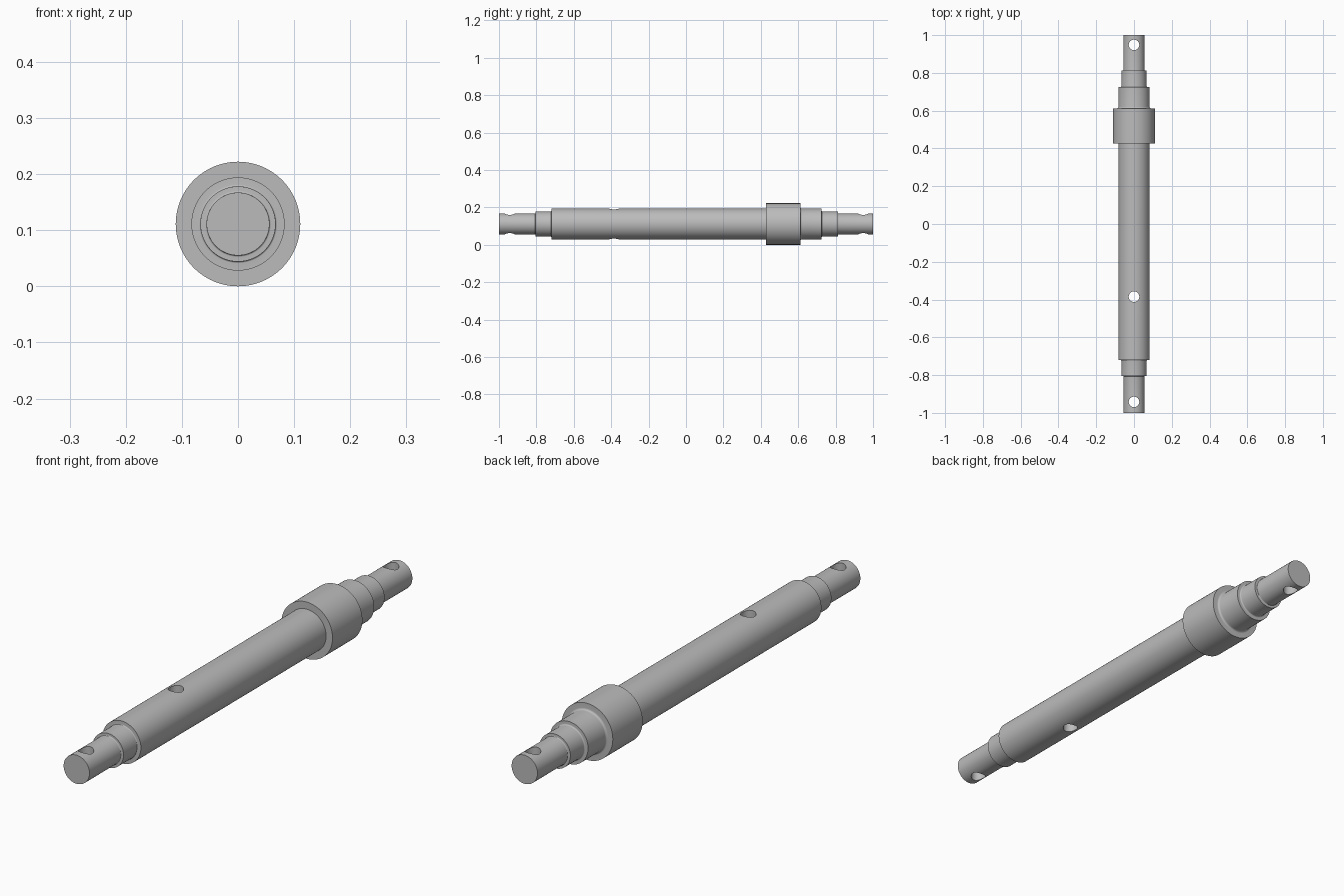
import bpy
import bmesh
from math import cos, sin, pi, radians
from mathutils import Matrix, Vector

cube = bpy.data.objects.get("Cube")
if cube:
    bpy.data.objects.remove(cube, do_unlink=True)

SEGMENTS = 96
AXIS_Z = 0.111

# Material
steel = bpy.data.materials.new("plain_grey_steel")
steel.use_nodes = True
grey = (0.5, 0.5, 0.5, 1)
steel.diffuse_color = grey
steel.node_tree.nodes["Principled BSDF"].inputs["Base Color"].default_value = grey


def add_object(name, bm):
    bmesh.ops.recalc_face_normals(bm, faces=bm.faces)
    mesh = bpy.data.meshes.new(name)
    bm.to_mesh(mesh)
    bm.free()
    mesh.materials.append(steel)
    obj = bpy.data.objects.new(name, mesh)
    bpy.context.collection.objects.link(obj)
    return obj


def fillet(radius, y, size, direction, steps=6):
    """Concave corner from a shoulder at y onto a cylinder, shoulder first."""
    arc = []
    for i in range(steps + 1):
        a = pi / 2 * i / steps
        arc.append((radius + size * (1 - sin(a)), y + direction * size * (1 - cos(a))))
    return arc


def lathe(name, profile):
    """Turn (radius, y) points around the long axis and cap both ends."""
    bm = bmesh.new()
    rings = []
    for r, y in profile:
        angles = [2 * pi * i / SEGMENTS for i in range(SEGMENTS)]
        rings.append([bm.verts.new((r * cos(a), y, AXIS_Z + r * sin(a))) for a in angles])
    for a, b in zip(rings, rings[1:]):
        for i in range(SEGMENTS):
            j = (i + 1) % SEGMENTS
            bm.faces.new((a[i], a[j], b[j], b[i]))
    bm.faces.new(rings[0])
    bm.faces.new(rings[-1])
    return add_object(name, bm)


# Shaft: journals, main body and collar, front to back
JOURNAL, SEAT, BODY, COLLAR = 0.056, 0.067, 0.083, 0.111
profile = [(JOURNAL, -1)]
profile += reversed(fillet(JOURNAL, -0.805, 0.003, -1))
profile += [(SEAT, -0.805)]
profile += reversed(fillet(SEAT, -0.72, 0.003, -1))
profile += [(BODY, -0.72), (BODY, 0.427), (COLLAR, 0.427), (COLLAR, 0.612)]
profile += fillet(BODY, 0.612, 0.008, 1)
profile += [(BODY, 0.725)]
profile += fillet(SEAT, 0.725, 0.005, 1)
profile += [(SEAT, 0.812)]
profile += fillet(JOURNAL, 0.812, 0.003, 1)
profile += [(JOURNAL, 1)]
shaft = lathe("stepped_shaft", profile)

# Cross-drilled pin holes
for y in (-0.942, -0.385, 0.948):
    bm = bmesh.new()
    bmesh.ops.create_cone(bm, cap_ends=True, segments=48, radius1=0.028, radius2=0.028,
                          depth=0.4, matrix=Matrix.Translation(Vector((0, y, AXIS_Z))))
    drill = add_object("hole_cutter", bm)
    drill.hide_render = True
    cut = shaft.modifiers.new("pin_hole", 'BOOLEAN')
    cut.operation = 'DIFFERENCE'
    cut.solver = 'EXACT'
    cut.object = drill
    bpy.context.view_layer.objects.active = shaft
    bpy.ops.object.modifier_apply(modifier=cut.name)
    bpy.data.objects.remove(drill, do_unlink=True)

# Smooth turned surfaces with crisp shoulders
bpy.ops.object.select_all(action='DESELECT')
shaft.select_set(True)
bpy.context.view_layer.objects.active = shaft
bpy.ops.object.shade_smooth_by_angle(angle=radians(30))
